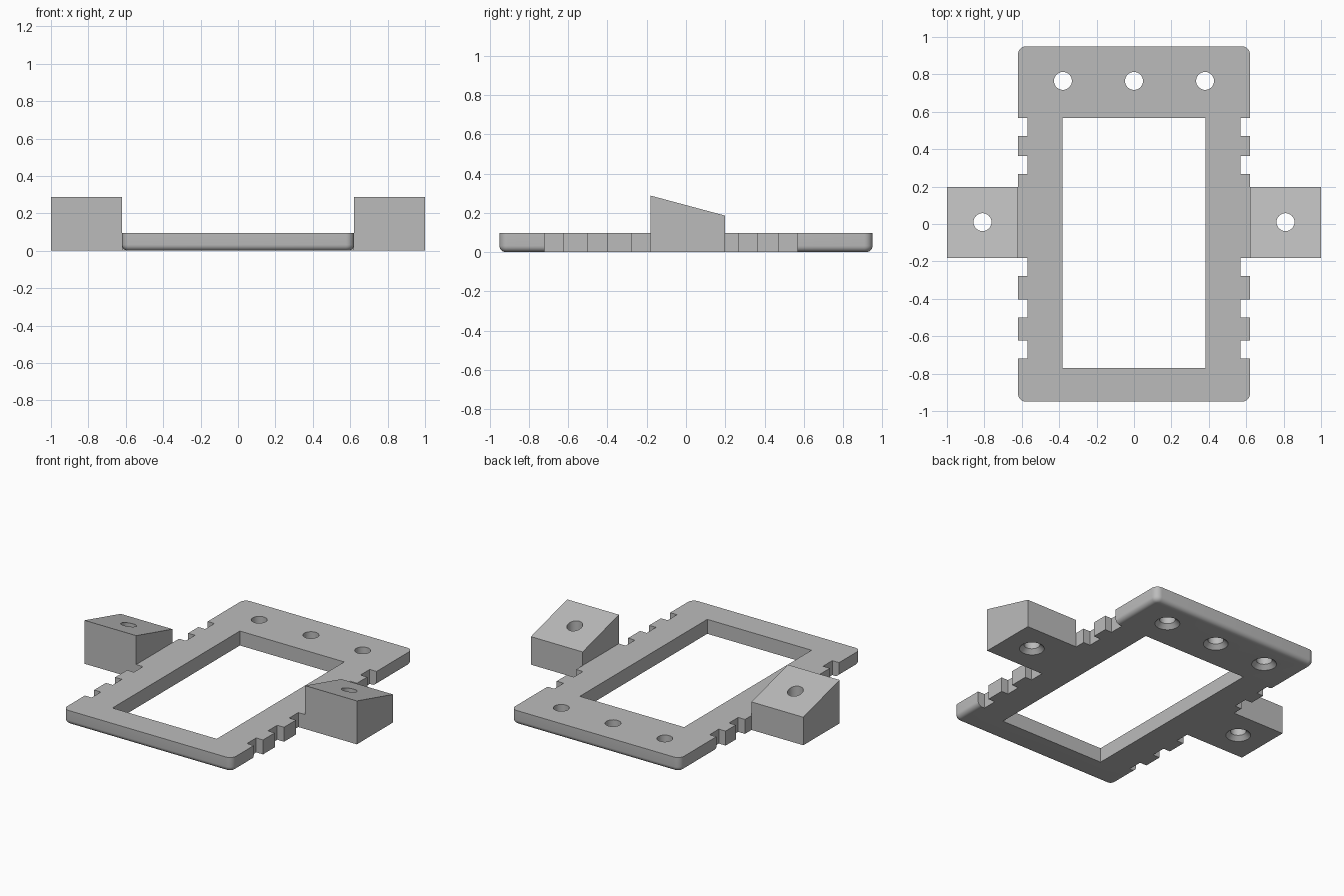
import bpy, bmesh, math
from mathutils import Matrix

cube = bpy.data.objects.get("Cube")
if cube:
    bpy.data.objects.remove(cube, do_unlink=True)

# Single grey material
grey = bpy.data.materials.new("plain grey")
grey.use_nodes = True
colour = (0.5, 0.5, 0.5, 1)
grey.diffuse_color = colour
grey.node_tree.nodes["Principled BSDF"].inputs["Base Color"].default_value = colour

THICK = 0.096


def make_object(name, bm):
    bmesh.ops.recalc_face_normals(bm, faces=bm.faces)
    mesh = bpy.data.meshes.new(name)
    bm.to_mesh(mesh)
    bm.free()
    mesh.materials.append(grey)
    obj = bpy.data.objects.new(name, mesh)
    bpy.context.collection.objects.link(obj)
    return obj


def add_box(bm, x0, x1, y0, y1, z0, z1):
    size = Matrix.Diagonal((x1 - x0, y1 - y0, z1 - z0, 1))
    centre = Matrix.Translation(((x0 + x1) / 2, (y0 + y1) / 2, (z0 + z1) / 2))
    return bmesh.ops.create_cube(bm, size=1, matrix=centre @ size)["verts"]


def box(name, *bounds):
    bm = bmesh.new()
    add_box(bm, *bounds)
    return make_object(name, bm)


def screw_hole(x, y):
    """Countersunk hole cutter: a revolved profile, wide at the underside."""
    profile = [(0.085, -0.01), (0.048, 0.027), (0.048, 0.4)]
    bm = bmesh.new()
    n = 32
    rings = [[bm.verts.new((x + r * math.cos(math.tau * i / n),
                            y + r * math.sin(math.tau * i / n), z))
              for i in range(n)] for r, z in profile]
    for a, b in zip(rings, rings[1:]):
        for i in range(n):
            j = (i + 1) % n
            bm.faces.new((a[i], a[j], b[j], b[i]))
    bm.faces.new(rings[0])
    bm.faces.new(rings[-1])
    return make_object("hole_cutter", bm)


def combine(obj, other, operation):
    mod = obj.modifiers.new("combine", "BOOLEAN")
    mod.operation, mod.object, mod.solver = operation, other, "EXACT"
    bpy.context.view_layer.objects.active = obj
    bpy.ops.object.modifier_apply(modifier=mod.name)
    bpy.data.objects.remove(other, do_unlink=True)


def finish(obj):
    bpy.ops.object.select_all(action="DESELECT")
    obj.select_set(True)
    bpy.context.view_layer.objects.active = obj
    bpy.ops.object.shade_smooth_by_angle(angle=math.radians(30))


# Plate with rounded corners and a rounded lower rim
bm = bmesh.new()
add_box(bm, -0.62, 0.62, -0.95, 0.95, 0, THICK)
upright = [e for e in bm.edges if abs(e.verts[0].co.z - e.verts[1].co.z) > 0.01]
bmesh.ops.bevel(bm, geom=upright, offset=0.043, segments=8, profile=0.5, affect="EDGES")
rim = [e for e in bm.edges if all(v.co.z < 0.001 for v in e.verts)]
bmesh.ops.bevel(bm, geom=rim, offset=0.032, segments=6, profile=0.5, affect="EDGES")
frame = make_object("frame_plate", bm)

# Square-edged sides where the teeth are
combine(frame, box("tooth_strip", -0.62, 0.62, -0.72, 0.567, 0, THICK), "UNION")

# Central window
combine(frame, box("window_cutter", -0.383, 0.383, -0.77, 0.567, -0.1, 0.3), "DIFFERENCE")

# Notches between the teeth
notches = [(-0.72, -0.623), (-0.5, -0.403), (-0.278, -0.182), (0.267, 0.363), (0.47, 0.567)]
for side in (-1, 1):
    for y0, y1 in notches:
        x0, x1 = sorted((side * 0.57, side * 0.7))
        combine(frame, box("notch_cutter", x0, x1, y0, y1, -0.1, 0.3), "DIFFERENCE")

# Row of screw holes at the back
for x in (-0.38, 0, 0.38):
    combine(frame, screw_hole(x, 0.765), "DIFFERENCE")
finish(frame)

# Sloping mounting blocks on both sides
for name, side in (("left_mounting_block", 1), ("right_mounting_block", -1)):
    bm = bmesh.new()
    x0, x1 = sorted((side * 0.62, side * 1.0))
    for v in add_box(bm, x0, x1, -0.182, 0.198, 0, 0.288):
        if v.co.z > 0.1 and v.co.y > 0:
            v.co.z = 0.186
    block = make_object(name, bm)
    combine(block, screw_hole(side * 0.81, 0.01), "DIFFERENCE")
    finish(block)
